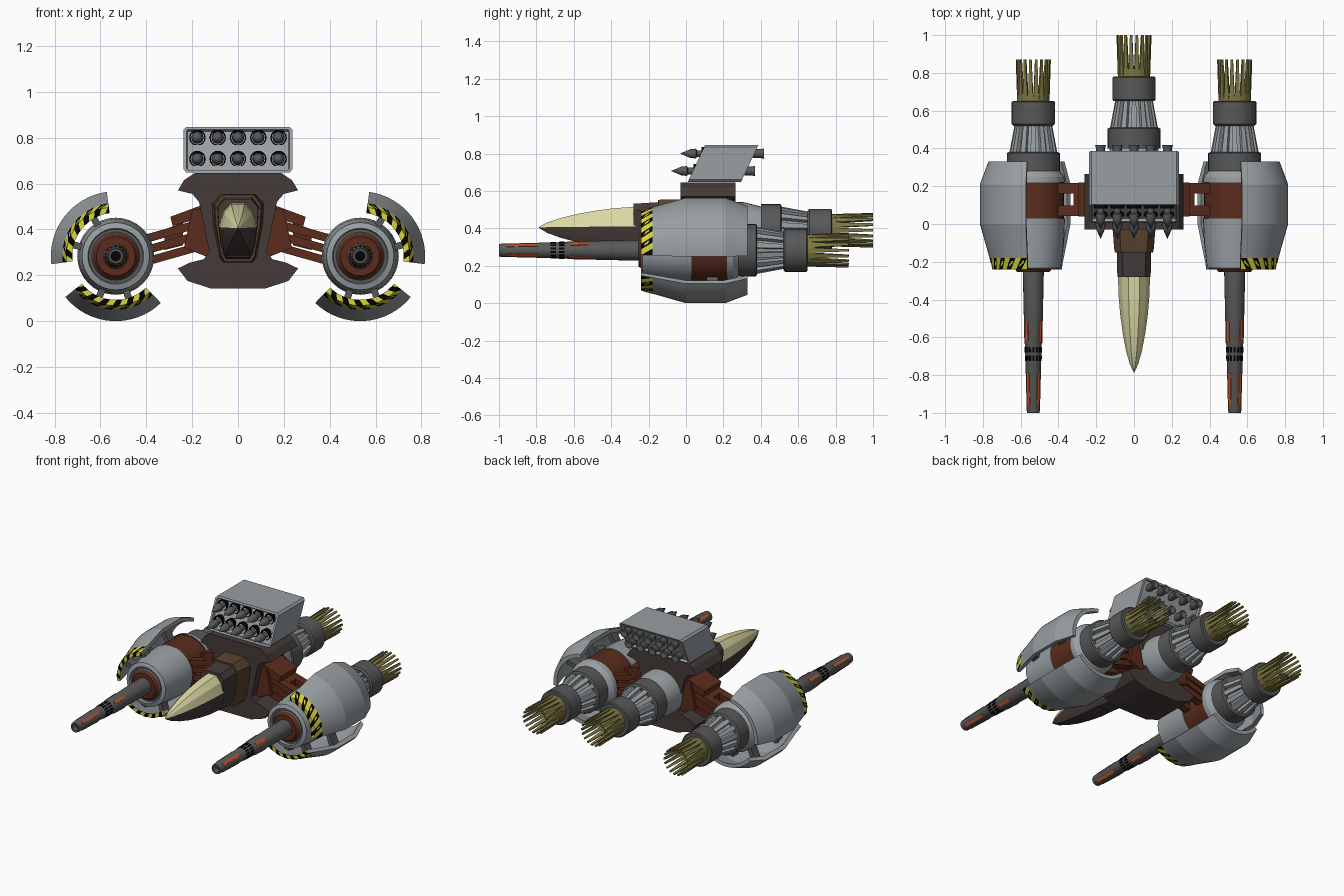
import bpy, bmesh, math
from mathutils import Vector as V

if "Cube" in bpy.data.objects:
    bpy.data.objects.remove(bpy.data.objects["Cube"])

PALETTE = {"light_grey": 0x979DA1, "dark_grey": 0x595959, "hull_brown": 0x463D3B, "rust": 0x5C3022,
           "neck_brown": 0x5A4330, "canopy": 0xDCD9A4, "olive": 0x7D7744, "yellow": 0xD8D53C,
           "black": 0x0C0C0C, "orange": 0xC8552E}
NAMES = list(PALETTE)
LIGHT, DARK, HULL, RUST, NECK, CANOPY, OLIVE, YELLOW, BLACK, ORANGE = range(10)
MATS = []
for n, h in PALETTE.items():
    m = bpy.data.materials.new(n)
    lin = [((h >> s & 255) / 255) ** 2.2 for s in (16, 8, 0)]
    m.diffuse_color = (*lin, 1)
    m.use_nodes = True
    m.node_tree.nodes["Principled BSDF"].inputs["Base Color"].default_value = m.diffuse_color
    MATS.append(m)


def finish(name, bm, mirror=False, angle=14):
    """Clean the mesh, keep edges above the angle sharp, attach used materials."""
    bmesh.ops.remove_doubles(bm, verts=bm.verts, dist=1e-5)
    bmesh.ops.recalc_face_normals(bm, faces=bm.faces)
    used = sorted({f.material_index for f in bm.faces})
    for f in bm.faces:
        f.smooth = True
        f.material_index = used.index(f.material_index)
    for e in bm.edges:
        e.smooth = e.calc_face_angle(3.0) < math.radians(angle)
    me = bpy.data.meshes.new(name)
    bm.to_mesh(me)
    bm.free()
    for u in used:
        me.materials.append(MATS[u])
    ob = bpy.data.objects.new(name, me)
    bpy.context.collection.objects.link(ob)
    if mirror:
        mod = ob.modifiers.new("mirror", 'MIRROR')
        mod.use_mirror_merge = False
    return ob


def polar(cx, cz, r, deg, y):
    a = math.radians(deg)
    return V((cx + r * math.cos(a), y, cz + r * math.sin(a)))


def revolve(bm, prof, cx, cz, n=32, a0=0, a1=360):
    """Turn (y, radius, colour) points about a y axis; partial turns are closed solids."""
    full = a1 - a0 == 360
    rings = [[bm.verts.new(polar(cx, cz, r, a0 + (a1 - a0) * i / n, y)) for y, r, _ in prof]
             for i in range(n if full else n + 1)]
    m = len(prof)
    for i in range(n):
        A, B = rings[i], rings[(i + 1) % len(rings)]
        for j in range(m - 1 if full else m):
            k = (j + 1) % m
            bm.faces.new((A[j], A[k], B[k], B[j])).material_index = prof[j][2]
    if not full:
        for r in (rings[0], rings[-1]):
            bm.faces.new(r).material_index = LIGHT


def loft(bm, sections, mat):
    """Skin equal-length closed sections and cap both ends; returns the faces."""
    S = [[bm.verts.new(p) for p in s] for s in sections]
    fs = [bm.faces.new(S[0]), bm.faces.new(S[-1])]
    n = len(S[0])
    for A, B in zip(S, S[1:]):
        fs += [bm.faces.new((A[j], A[(j + 1) % n], B[(j + 1) % n], B[j])) for j in range(n)]
    for f in fs:
        f.material_index = mat
    return fs


def bar(bm, p, q, up, w, h, mat, w2=None, h2=None):
    """Rectangular bar from p to q, optionally tapered."""
    side = (q - p).cross(up).normalized()
    up = side.cross(q - p).normalized()
    ends = ((p, w, h), (q, w2 or w, h2 or h))
    loft(bm, [[c + side * a * x / 2 + up * b * z / 2 for a, b in ((-1, -1), (1, -1), (1, 1), (-1, 1))]
              for c, x, z in ends], mat)


def mirrored(half):
    return half + [(-x, z) for x, z in reversed(half)]


PX, PZ = 0.533, 0.283  # side pod axis


# engines: collars, slatted cone and ring of exhaust spikes
def engine(name, dy, cx, cz, mirror):
    bm = bmesh.new()
    revolve(bm, [(y + dy, r, c) for y, r, c in (
        (.27, .10, DARK), (.27, .14, DARK), (.375, .14, DARK), (.38, .13, DARK), (.38, .105, LIGHT),
        (.52, .08, DARK), (.52, .105, DARK), (.53, .115, DARK), (.645, .115, DARK), (.65, .108, DARK),
        (.65, .086, OLIVE), (.69, .086, OLIVE), (.69, .068, OLIVE), (.65, 0, OLIVE))], cx, cz)
    finish(name + "_core", bm, mirror, 25)
    bm = bmesh.new()
    for i in range(14):
        a = 360 * (i + .5) / 14
        bar(bm, polar(cx, cz, .114, a, .37 + dy), polar(cx, cz, .088, a, .53 + dy),
            polar(0, 0, 1, a, 0), .03, .028, LIGHT, .022, .02)
    finish(name + "_slats", bm, mirror)
    bm = bmesh.new()
    for i in range(18):
        a = 20 * i
        bar(bm, polar(cx, cz, .079, a, .66 + dy), polar(cx, cz, .088, a, .87 + dy),
            polar(0, 0, 1, a, 0), .027, .014, OLIVE, .012, .01)
    finish(name + "_exhaust_spikes", bm, mirror)


engine("side_engine", 0, PX, PZ, True)
engine("centre_engine", .13, 0, .39, False)

# side pod bodies
bm = bmesh.new()
revolve(bm, [(-.2, 0, RUST), (-.255, .05, RUST), (-.255, .085, RUST), (-.235, .10, DARK), (-.225, .105, DARK),
             (-.225, .118, LIGHT), (-.24, .122, LIGHT), (-.232, .147, LIGHT), (-.10, .162, LIGHT),
             (.03, .168, LIGHT), (.03, .163, RUST), (.22, .163, RUST), (.22, .168, LIGHT),
             (.25, .165, LIGHT), (.28, .14, LIGHT), (.28, 0, LIGHT)], PX, PZ)
finish("pod_body", bm, True)


# gun barrels with inlays and vents
def br(y):
    return .034 + .021 * (y + 1) / .75


bm = bmesh.new()
revolve(bm, [(-.96, 0, BLACK), (-.96, .02, DARK), (-1, .022, DARK), (-1, .032, DARK), (-.99, .035, DARK),
             (-.64, br(-.64), DARK), (-.63, br(-.63) + .003, DARK), (-.24, .056, DARK)], PX, PZ, 24)
finish("gun_barrel", bm, True, 30)
bm = bmesh.new()
for y0, y1, n, w, col in ((-.96, -.79, 4, .018, ORANGE), (-.62, -.52, 4, .019, ORANGE),
                          (-.725, -.695, 14, .011, BLACK), (-.68, -.65, 14, .011, BLACK)):
    off = .003 if y0 == -.62 else 0
    for i in range(n):
        a = 360 * (i + .5) / n
        bar(bm, polar(PX, PZ, br(y0) + off, a, y0), polar(PX, PZ, br(y1) + off, a, y1),
            polar(0, 0, 1, a, 0), w, .005, col)
finish("barrel_inlays", bm, True)

# curved armour plates with hazard stripes and struts
SHELL = [(-.24, .19, YELLOW), (-.24, .215, YELLOW), (-.18, .232, LIGHT), (0, .283, LIGHT), (.21, .283, LIGHT),
         (.33, .238, LIGHT), (.33, .213, LIGHT), (.2, .256, LIGHT), (0, .256, LIGHT)]
for name, a0, a1, strut in (("upper", -7, 82, (15, 60)), ("lower", 226, 321, (253, 292))):
    bm = bmesh.new()
    revolve(bm, SHELL, PX, PZ, 16, a0, a1)
    finish(name + "_armour_plate", bm, True, 10)
    bm = bmesh.new()
    a = a0 - 8
    while a < a1:
        rows = []
        for y, r, s in ((-.2415, .19, -5), (-.2415, .2165, 0), (-.18, .2335, 9)):
            rows.append([min(max(a + s + k, a0), a1) for k in (0, 8)] + [y, r])
        for (p0, p1, y, r), (q0, q1, y2, r2) in zip(rows, rows[1:]):
            if p1 - p0 + q1 - q0 > .5:
                pts = [polar(PX, PZ, r, p0, y), polar(PX, PZ, r, p1, y),
                       polar(PX, PZ, r2, q1, y2), polar(PX, PZ, r2, q0, y2)]
                bm.faces.new([bm.verts.new(p) for p in pts]).material_index = BLACK
        a += 16
    finish(name + "_hazard_stripes", bm, True)
    bm = bmesh.new()
    for s in strut:
        for y, r in ((-.12, .235), (.14, .265)):
            bar(bm, polar(PX, PZ, .14, s, y), polar(PX, PZ, r, s, y), V((0, 1, 0)), .03, .06, DARK)
    finish(name + "_plate_struts", bm, True)

# pylons joining hull and pods
bm = bmesh.new()
for quad, y0, y1 in (([(.12, .50), (.20, .485), (.235, .32), (.11, .27)], .02, .24),
                     ([(.16, .505), (.295, .455), (.285, .415), (.16, .45)], .04, .22),
                     ([(.24, .43), (.32, .40), (.32, .31), (.24, .33)], .09, .17)):
    loft(bm, [[V((x, y, z)) for x, z in quad] for y in (y0, y1)], RUST)
for y in (.07, .19):
    for z in (.425, .375, .325):
        bar(bm, V((.17, y, z)), V((.41, y, z - .068)), V((0, 0, 1)), .055, .036, RUST)
finish("pylon", bm, True)

# central hull with upper and lower flares
HALF = [(.19, .645), (.235, .615), (.262, .57), (.20, .555), (.17, .52), (.125, .30), (.15, .27),
        (.21, .255), (.262, .23), (.22, .175), (.12, .143)]
bm = bmesh.new()
loft(bm, [[V((x, y, z)) for x, z in mirrored(HALF)] for y in (-.03, .265)], HULL)
finish("hull", bm)
bm = bmesh.new()
revolve(bm, [(.25, 0, LIGHT), (.25, .15, LIGHT), (.31, .15, LIGHT), (.41, .125, LIGHT), (.41, 0, LIGHT)], 0, .39)
finish("hull_rear_collar", bm)

# cockpit: brown neck, dark collar, tapering nose with canopy
NECK_SEC = mirrored([(.07, .555), (.105, .51), (.10, .42), (.075, .28), (.06, .255)])
NOSE_SEC = mirrored([(.03, .515), (.065, .475), (.085, .41), (.075, .33), (.055, .285)])


def scaled(sec, y, sx, sz, zc=.41):
    return [V((x * sx, y, zc + (z - zc) * sz)) for x, z in sec]


bm = bmesh.new()
loft(bm, [scaled(NECK_SEC, -.15, .96, .97), scaled(NECK_SEC, -.13, 1, 1), scaled(NECK_SEC, .0, 1.1, 1)], NECK)
finish("cockpit_neck", bm)
bm = bmesh.new()
loft(bm, [scaled(NECK_SEC, -.28, .84, .84), scaled(NECK_SEC, -.14, .87, .9)], HULL)
finish("cockpit_collar", bm)
bm = bmesh.new()
fs = loft(bm, [scaled(NOSE_SEC, y, s, t, .405) for y, s, t in (
    (-.27, 1, 1), (-.38, .96, .94), (-.48, .86, .82), (-.58, .70, .66), (-.67, .50, .46),
    (-.74, .27, .25), (-.785, .03, .03))], HULL)
for f in fs[2:]:
    if f.calc_center_median().z > .4075:
        f.material_index = CANOPY
finish("nose_and_canopy", bm, angle=20)

# missile launcher: sheared box with recessed front and back
bm = bmesh.new()
box = mirrored([(.225, .847), (.238, .834), (.238, .662), (.225, .648)])
fs = loft(bm, [[V((x, y + (z - .65) * .47, z)) for x, z in box] for y in (.01, .295)], LIGHT)
bmesh.ops.recalc_face_normals(bm, faces=bm.faces)
for f in fs[:2]:
    bmesh.ops.inset_region(bm, faces=[f], thickness=.014, depth=0)
    bmesh.ops.inset_region(bm, faces=[f], thickness=.004, depth=-.015)
finish("launcher_box", bm)

# missiles and their sockets
bm = bmesh.new()
for z, tip in ((.707, -.08), (.80, -.032)):
    face = .01 + (z - .65) * .47
    for i in range(-2, 3):
        x = .0885 * i
        revolve(bm, [(tip + y, r, DARK) for y, r in (
            (0, 0), (.055, .024), (.085, .027), (.09, .018), (.385, .018), (.395, .024),
            (.43, .024), (.45, .029), (.45, .02), (.435, 0))], x, z, 14)
        revolve(bm, [(face + .04, .03, BLACK), (face + .002, .03, BLACK), (face + .002, .036, BLACK),
                     (face + .04, .036, BLACK)], x, z, 16)
        revolve(bm, [(face + .025, 0, BLACK), (face + .025, .031, BLACK)], x, z, 16)
finish("missiles", bm, angle=30)
